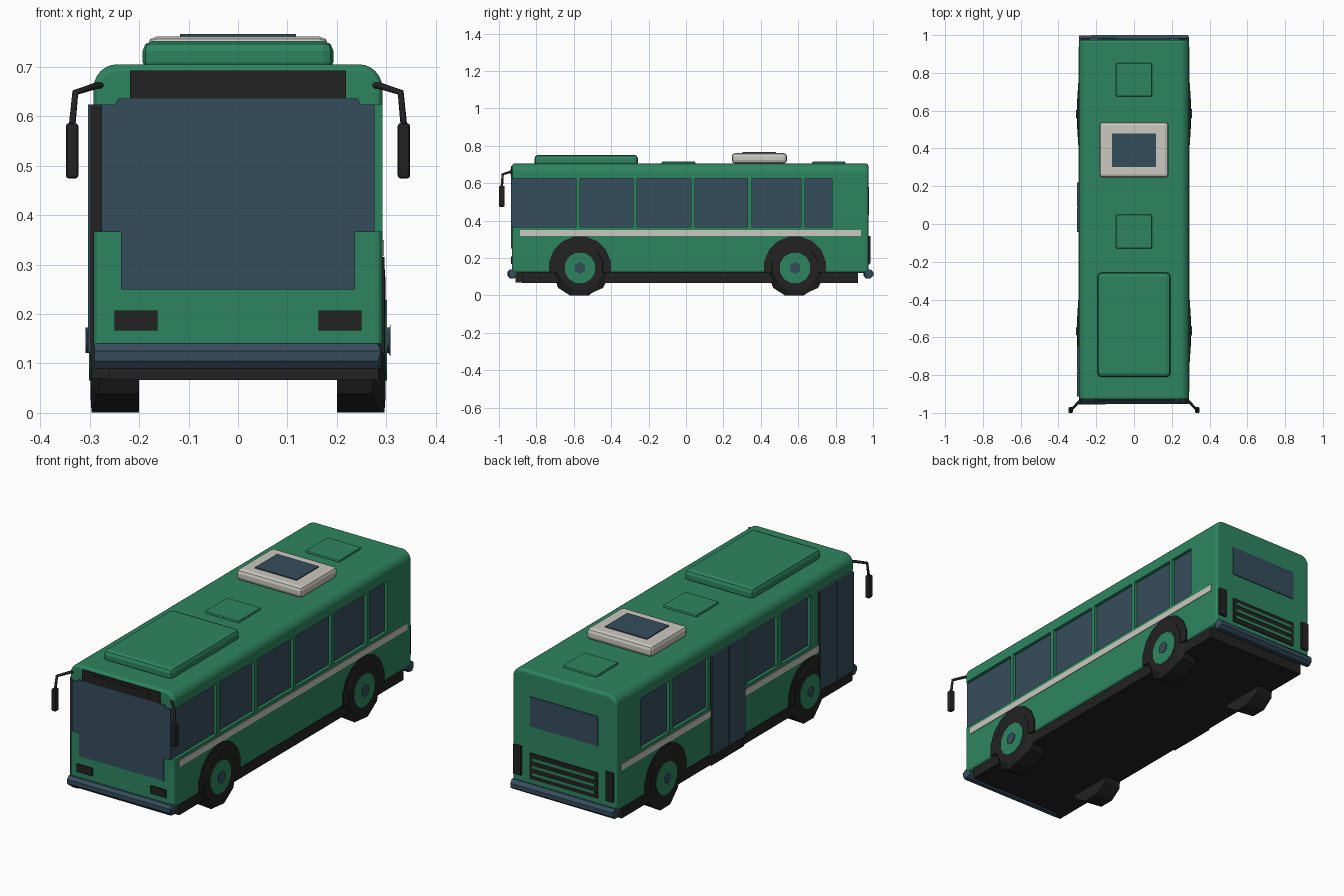
import bpy, bmesh, math
from mathutils import Matrix, Vector

if "Cube" in bpy.data.objects:
    bpy.data.objects.remove(bpy.data.objects["Cube"], do_unlink=True)


def material(name, r, g, b):
    m = bpy.data.materials.new(name)
    m.use_nodes = True
    m.diffuse_color = (r, g, b, 1)
    m.node_tree.nodes["Principled BSDF"].inputs["Base Color"].default_value = (r, g, b, 1)
    return m


GREEN = material("green paint", 0.027, 0.235, 0.119)
GLASS = material("blue grey glass", 0.036, 0.074, 0.107)
BLACK = material("black rubber", 0.016, 0.016, 0.016)
WHITE = material("off white", 0.6, 0.58, 0.53)


def finish(name, bm, mat, bevel=0, segments=2, angle=30):
    bmesh.ops.recalc_face_normals(bm, faces=bm.faces[:])
    mesh = bpy.data.meshes.new(name)
    bm.to_mesh(mesh)
    bm.free()
    mesh.materials.append(mat)
    ob = bpy.data.objects.new(name, mesh)
    bpy.context.collection.objects.link(ob)
    if bevel:
        mod = ob.modifiers.new("Bevel", "BEVEL")
        mod.width, mod.segments = bevel, segments
        mod.limit_method, mod.angle_limit = "ANGLE", math.radians(angle)
    return ob


def box(name, x, y, z, mat, bevel=0, segments=2):
    """Box from its (low, high) range on each axis."""
    bm = bmesh.new()
    bmesh.ops.create_cube(bm, size=1)
    for v in bm.verts:
        v.co = Vector([r[0] if c < 0 else r[1] for c, r in zip(v.co, (x, y, z))])
    return finish(name, bm, mat, bevel, segments)


def side_range(side, low, high):
    return tuple(sorted((side * low, side * high)))


def prism(name, outline, y, mat, **kw):
    """Outline in x and z, extruded along y."""
    bm = bmesh.new()
    face = bm.faces.new([bm.verts.new((px, y[0], pz)) for px, pz in outline])
    ext = bmesh.ops.extrude_face_region(bm, geom=[face])["geom"]
    moved = [v for v in ext if isinstance(v, bmesh.types.BMVert)]
    bmesh.ops.translate(bm, verts=moved, vec=(0, y[1] - y[0], 0))
    return finish(name, bm, mat, **kw)


def disc(name, x, y, z, radius, mat, sides, bevel_rim=0, cut_below=None):
    """Cylinder along x; the rim at the outer end x[1] may be chamfered."""
    bm = bmesh.new()
    bmesh.ops.create_cone(bm, cap_ends=True, segments=sides, radius1=radius,
                          radius2=radius, depth=abs(x[1] - x[0]))
    turn = Matrix.Rotation(math.pi / 2, 4, "Y") @ Matrix.Rotation(math.pi / sides, 4, "Z")
    bm.transform(Matrix.Translation(((x[0] + x[1]) / 2, y, z)) @ turn)
    if bevel_rim:
        rim = [e for e in bm.edges if all(abs(v.co.x - x[1]) < 1e-4 for v in e.verts)]
        bmesh.ops.bevel(bm, geom=rim, offset=bevel_rim, segments=1, affect="EDGES")
    if cut_below is not None:
        bmesh.ops.bisect_plane(bm, geom=bm.verts[:] + bm.edges[:] + bm.faces[:],
                               plane_co=(0, 0, cut_below), plane_no=(0, 0, 1), clear_inner=True)
        bmesh.ops.holes_fill(bm, edges=bm.edges[:])
    return finish(name, bm, mat)


# Body shell with rounded roof shoulders
W, R, TOP, FLOOR = 0.292, 0.048, 0.705, 0.12
arc = [(W - R + R * math.cos(a), TOP - R + R * math.sin(a))
       for a in [math.radians(d) for d in range(0, 91, 15)]]
outline = [(W, FLOOR)] + arc + [(-px, pz) for px, pz in reversed(arc)] + [(-W, FLOOR)]
body = prism("body", outline, (-0.93, 0.975), GREEN, bevel=0.014, segments=3, angle=40)

# Window recesses cut into both sides, over one glass core
WINDOWS = {
    1: [(-1, -0.588), (-0.567, -0.283), (-0.262, 0.027), (0.048, 0.33),
        (0.353, 0.615), (0.636, 0.78)],
    -1: [(-1, -0.64), (-0.58, -0.35), (-0.315, -0.07), (0.24, 0.52), (0.55, 0.78)],
}
for side, spans in WINDOWS.items():
    for i, span in enumerate(spans):
        cutter = box(f"window_cutter_{'left' if side > 0 else 'right'}_{i}",
                     side_range(side, 0.268, 0.4), span, (0.367, 0.624), GREEN)
        cutter.hide_render = True
        cutter.hide_set(True)
        cut = body.modifiers.new("Window", "BOOLEAN")
        cut.operation, cut.object, cut.solver = "DIFFERENCE", cutter, "EXACT"
box("window_glass", (-0.276, 0.276), (-0.92, 0.8), (0.36, 0.63), GLASS)

# Front: windscreen, lower panel, route board, lamps
prism("windscreen", [(-0.276, 0.366), (0.276, 0.366), (0.276, 0.624), (0.248, 0.624),
                     (0.242, 0.636), (-0.242, 0.636), (-0.248, 0.624), (-0.276, 0.624)],
      (-0.936, -0.9), GLASS)
box("front_lower_panel", (-0.237, 0.237), (-0.935, -0.92), (0.25, 0.366), GLASS)
box("route_board", (-0.218, 0.218), (-0.936, -0.91), (0.636, 0.692), BLACK)
box("route_display", (-0.158, 0.158), (-0.938, -0.92), (0.646, 0.677), BLACK)

# Rear: window and slatted vent
box("rear_window", (-0.19, 0.19), (0.96, 0.979), (0.43, 0.58), GLASS)
box("rear_vent", (-0.19, 0.19), (0.96, 0.98), (0.165, 0.295), BLACK)
for i in range(3):
    z = 0.193 + i * 0.037
    box(f"vent_slat_{i}", (-0.175, 0.175), (0.97, 0.983), (z - 0.007, z + 0.007), GREEN)

# Bumpers and underbody
for name, y in (("front_bumper", -0.93), ("rear_bumper", 0.974)):
    disc(name, (-0.29, 0.29), y, 0.115, 0.027, GLASS, 8, bevel_rim=0.008)
box("underbody", (-0.284, 0.284), (-0.877, 0.92), (0.067, 0.13), BLACK)

# Parts repeated on both sides
for side, label in ((1, "left"), (-1, "right")):
    box(f"{label}_stripe", side_range(side, 0.28, 0.295), (-0.888, 0.936), (0.318, 0.35), WHITE)
    box(f"{label}_headlight", side_range(side, 0.163, 0.25), (-0.936, -0.92),
        (0.167, 0.207), BLACK)
    box(f"{label}_tail_lamp", side_range(side, 0.238, 0.28), (0.96, 0.986),
        (0.17, 0.317), BLACK)
    for end, y in (("front", -0.567), ("rear", 0.583)):
        tag = f"{label}_{end}"
        disc(f"{tag}_wheel_arch", (side * 0.2, side * 0.2965), y, 0.15, 0.168, BLACK, 16,
             cut_below=0.122)
        disc(f"{tag}_tyre", (side * 0.2, side * 0.298), y, 0.15, 0.155, BLACK, 12,
             bevel_rim=0.028)
        disc(f"{tag}_wheel_disc", (side * 0.25, side * 0.301), y, 0.147, 0.084, GREEN, 12)
        disc(f"{tag}_hub", (side * 0.28, side * 0.308), y, 0.147, 0.026, GLASS, 6,
             bevel_rim=0.005)

    # Mirror arm and housing
    curve = bpy.data.curves.new(f"{label}_mirror_arm", "CURVE")
    curve.dimensions = "3D"
    curve.bevel_depth, curve.bevel_resolution = 0.007, 1
    curve.use_fill_caps = True
    path = [(0.262, -0.91, 0.664), (0.285, -0.935, 0.662), (0.329, -0.98, 0.648),
            (0.336, -0.985, 0.575)]
    spline = curve.splines.new("POLY")
    spline.points.add(len(path) - 1)
    for p, (px, py, pz) in zip(spline.points, path):
        p.co = (side * px, py, pz, 1)
    curve.materials.append(BLACK)
    arm = bpy.data.objects.new(f"{label}_mirror_arm", curve)
    bpy.context.collection.objects.link(arm)
    box(f"{label}_mirror", side_range(side, 0.323, 0.348), (-1, -0.97), (0.474, 0.586),
        BLACK, bevel=0.006)

# Double doors on the right side, with dark seam and step
for name, y0, y1 in (("front_door", -0.912, -0.645), ("middle_door", -0.042, 0.22)):
    mid = (y0 + y1) / 2
    box(f"{name}_seam", (-0.299, -0.26), (y0, y1), (0.115, 0.622), BLACK)
    box(f"{name}_step", (-0.296, -0.26), (y0, y1), (0.07, 0.12), BLACK)
    for i, leaf in enumerate(((y0, mid - 0.003), (mid + 0.003, y1))):
        box(f"{name}_leaf_{i}", (-0.303, -0.27), leaf, (0.122, 0.624), GLASS)

# Roof: front pod, hatches and cooling unit
box("roof_pod", (-0.193, 0.193), (-0.81, -0.257), (0.69, 0.752), GREEN, bevel=0.02)
for name, y in (("front_hatch", (-0.13, 0.05)), ("rear_hatch", (0.675, 0.852))):
    box(name, (-0.095, 0.095), y, (0.69, 0.716), GREEN, bevel=0.006)
box("cooling_unit", (-0.183, 0.183), (0.245, 0.54), (0.705, 0.761), WHITE, bevel=0.018)
box("cooling_panel", (-0.117, 0.117), (0.303, 0.48), (0.75, 0.766), GLASS)
